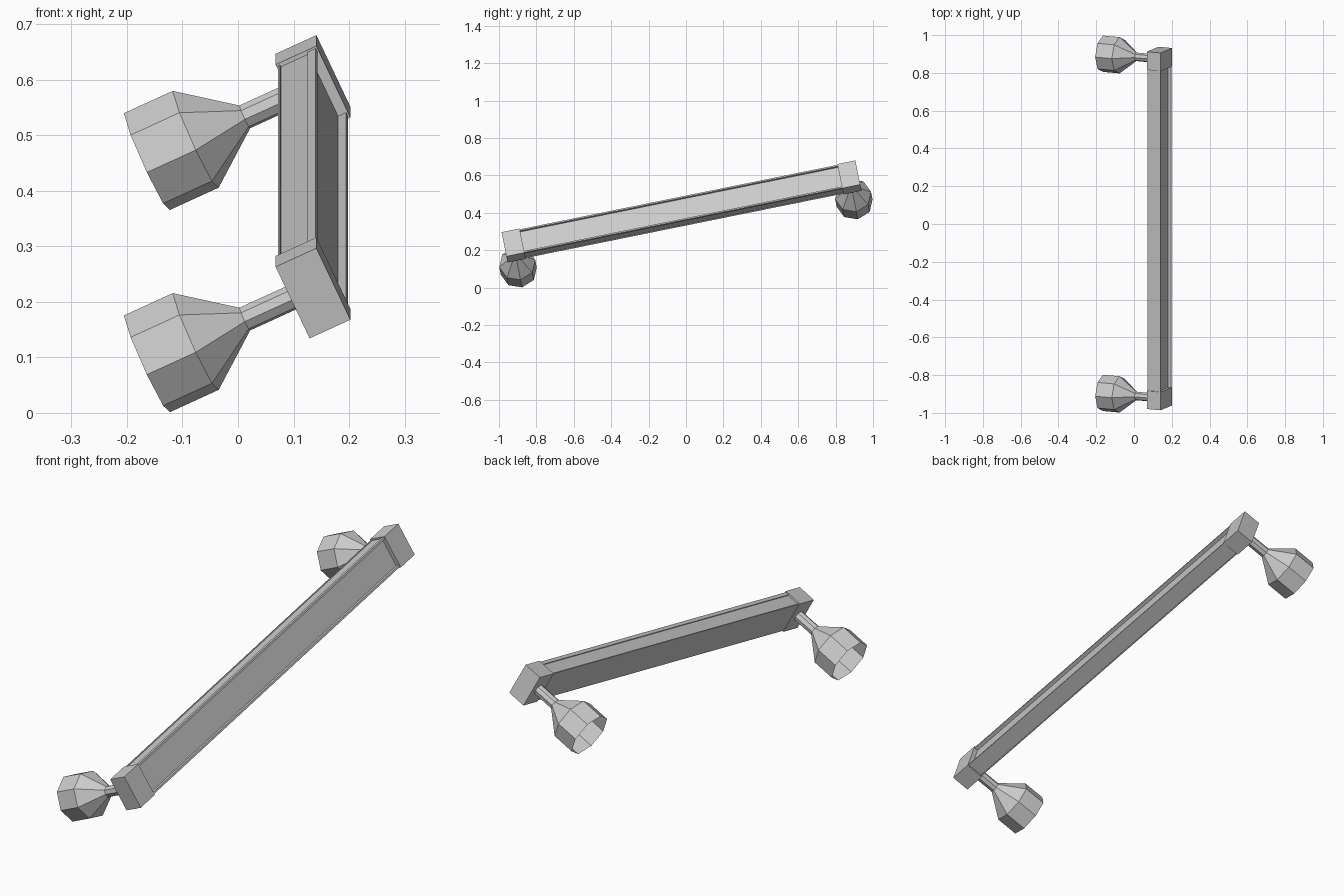
import bpy, bmesh, math
from mathutils import Matrix, Vector

cube = bpy.data.objects.get("Cube")
if cube:
    bpy.data.objects.remove(cube, do_unlink=True)

# Single grey material
grey = bpy.data.materials.new("plain_grey")
grey.use_nodes = True
colour = (0.6, 0.6, 0.6, 1)
grey.diffuse_color = colour
grey.node_tree.nodes["Principled BSDF"].inputs["Base Color"].default_value = colour

# Bar frame: local y runs along the bar, x is its thickness, z its width
PITCH, ROLL = math.radians(11.46), math.radians(25)
FRAME = (Matrix.Translation((0.135, -0.024, 0.407))
         @ Matrix.Rotation(PITCH, 4, 'X') @ Matrix.Rotation(-ROLL, 4, 'Y'))
HALF = 0.965          # half of the whole bar length
CAP = 0.098           # length of an end block
CAP_MID = HALF - CAP / 2
RAIL = HALF - CAP     # half length of the rail between the blocks


def finish(name, bm):
    mesh = bpy.data.meshes.new(name)
    bm.to_mesh(mesh)
    bm.free()
    mesh.materials.append(grey)
    obj = bpy.data.objects.new(name, mesh)
    obj.matrix_world = FRAME
    bpy.context.collection.objects.link(obj)
    return obj


def box(name, x, y, z):
    """Box from (low, high) limits on each bar axis."""
    bm = bmesh.new()
    size = [b - a for a, b in (x, y, z)]
    mid = [(a + b) / 2 for a, b in (x, y, z)]
    bmesh.ops.create_cube(bm, size=1, matrix=Matrix.Translation(mid) @ Matrix.Diagonal((*size, 1)))
    return finish(name, bm)


def rail(name, outline):
    """Extrude a cross-section along the bar."""
    bm = bmesh.new()
    face = bm.faces.new([bm.verts.new((x, -RAIL, z)) for x, z in outline])
    ext = bmesh.ops.extrude_face_region(bm, geom=[face])["geom"]
    verts = [v for v in ext if isinstance(v, bmesh.types.BMVert)]
    bmesh.ops.translate(bm, verts=verts, vec=(0, 2 * RAIL, 0))
    bmesh.ops.recalc_face_normals(bm, faces=bm.faces)
    return finish(name, bm)


def cup(name, y, sides=8):
    """Open eight-sided cup on a thin stem, pointing to local -x."""
    bm = bmesh.new()
    rings = []
    for dist, radius in ((0.03, 0.023), (0.1355, 0.023), (0.233, 0.098), (0.33, 0.098)):
        rings.append([bm.verts.new((-dist,
                                    y + radius * math.cos(math.tau * i / sides),
                                    radius * math.sin(math.tau * i / sides)))
                      for i in range(sides)])
    for a, b in zip(rings, rings[1:]):
        for i in range(sides):
            j = (i + 1) % sides
            bm.faces.new((a[i], a[j], b[j], b[i]))
    bm.normal_update()
    # Make every wall face away from the stem axis
    for f in bm.faces:
        c = f.calc_center_median()
        if f.normal.dot(Vector((0, c.y - y, c.z))) < 0:
            f.normal_flip()
    return finish(name, bm)


# Rail section: recessed right panel between lips, shallow steps on both edges
half_section = [(-0.0375, 0.069), (-0.0335, 0.069), (-0.0335, 0.065), (0.0215, 0.065),
                (0.0215, 0.069), (0.0375, 0.069), (0.0375, 0.061), (0.0215, 0.061)]
rail("rail", half_section + [(x, -z) for x, z in reversed(half_section)])

# End blocks and cups
for side, s in (("front", -1), ("back", 1)):
    mid = s * CAP_MID
    box(side + "_end_block", (-0.0405, 0.0405), (mid - CAP / 2, mid + CAP / 2), (-0.0725, 0.0725))
    cup(side + "_cup", mid)
